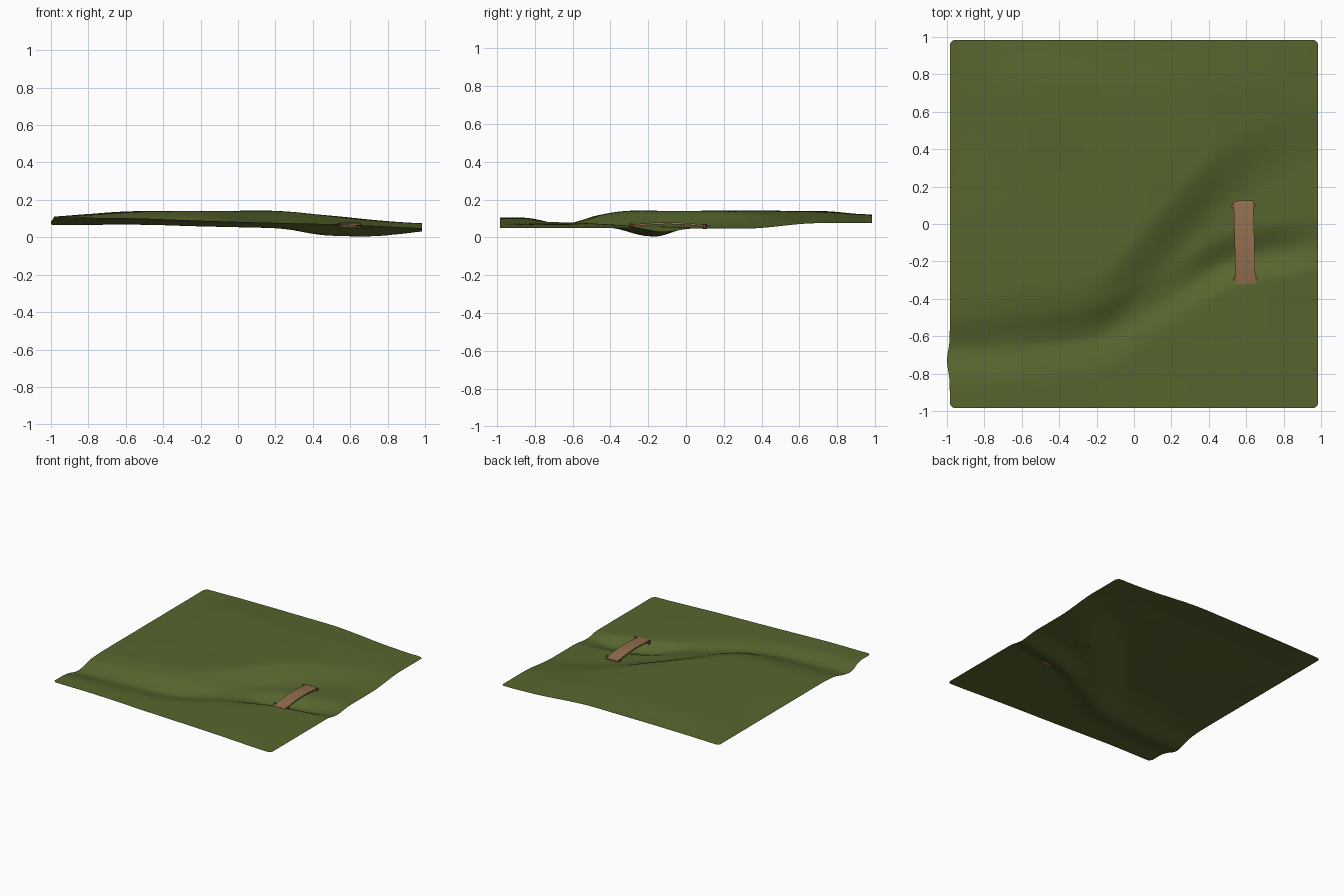
import bpy, bmesh, math
from mathutils import Vector

if "Cube" in bpy.data.objects:
    bpy.data.objects.remove(bpy.data.objects["Cube"])


def material(name, rgb):
    m = bpy.data.materials.new(name)
    m.diffuse_color = (*rgb, 1)
    m.use_nodes = True
    m.node_tree.nodes["Principled BSDF"].inputs["Base Color"].default_value = m.diffuse_color
    return m


GRASS = material("grass green", (0.095, 0.132, 0.027))
WOOD = material("plank brown", (0.29, 0.16, 0.075))
POST = material("post dark brown", (0.22, 0.10, 0.05))


def curve(points, x):
    """Smooth interpolation through a few (x, value) points."""
    if x <= points[0][0]:
        return points[0][1]
    for (a, u), (b, v) in zip(points, points[1:]):
        if x <= b:
            return u + (v - u) * (x - a) / (b - a)
    return points[-1][1]


def soft(points, x, r=0.1):
    return sum(curve(points, x + r * k) for k in (-1, -.5, 0, .5, 1)) / 5


def step(a, b, t):
    t = min(1, max(0, (t - a) / (b - a)))
    return t * t * (3 - 2 * t)


# Landscape guides along x: stream bed, hill edge and ground levels
STREAM = [(-1, -.66), (-.5, -.63), (-.15, -.58), (.2, -.37), (.5, -.2), (.7, -.16), (1, -.12)]
EDGE = [(-1, -.56), (-.2, -.5), (0, -.27), (.2, -.05), (.5, .26), (1, .5)]
BED = [(-1, .066), (-.5, .067), (0, .053), (.25, .048), (.45, .012), (.7, .003), (.85, .012), (1, .035)]
SOUTH = [(-1, .106), (-.6, .1), (0, .084), (.5, .068), (1, .048)]
HILL = [(-1, .108), (-.6, .137), (.2, .141), (.5, .115), (.75, .088), (1, .073)]
SHELF = [(-1, .09), (-.2, .085), (.2, .065), (.5, .055), (1, .046)]


def height(x, y):
    s, e = soft(STREAM, x), soft(EDGE, x)
    bed = soft(BED, x, .06)
    if y < s:
        bank = soft(SOUTH, x)
        low = min(bank, .066 + .012 * max(0, -x))
        z = bed + (low - bed) * step(0, .14, s - y)
        z += (bank - low) * step(.02, .22, s - y)
    else:
        z = bed + (soft(SHELF, x) - bed) * step(0, .17, y - s)
        z += (soft(HILL, x) - soft(SHELF, x)) * step(-.17, .22, y - e)
    z -= .018 * step(.7, 1.0, y) * step(1, .5, abs(x)) if x < .9 else 0
    return z + .003 * math.sin(5 * x + 2 * y) * math.sin(6 * y - x) * (1 - step(.8, 1, abs(x)))


# Grass sheet
N = 90
bm = bmesh.new()
bmesh.ops.create_grid(bm, x_segments=N, y_segments=N, size=0.985)
for v in bm.verts:
    x, y = v.co.x, v.co.y
    z = height(x, y)
    if x < -.95:
        x -= .015 * math.exp(-((y + .73) / .07) ** 2)
    if abs(x) > .97 and abs(y) > .97:      # rounded corners
        x *= .99
        y *= .99
    v.co = (x, y, max(0, z))
me = bpy.data.meshes.new("grass_ground")
bm.to_mesh(me)
bm.free()
ground = bpy.data.objects.new("grass_ground", me)
bpy.context.collection.objects.link(ground)
me.materials.append(GRASS)
for p in me.polygons:
    p.use_smooth = True

# Bridge deck: a gently arched plank across the stream
A, B = Vector((.585, .125, 0)), Vector((.597, -.32, 0))
along = (B - A).normalized()
side = Vector((-along.y, along.x, 0))


def deck_z(t):
    return .064 + .016 * math.sin(math.pi * t)


bm = bmesh.new()
prev = None
SEG = 12
for i in range(SEG + 1):
    t = i / SEG
    c = A.lerp(B, t)
    ring = [bm.verts.new(c + side * w + Vector((0, 0, deck_z(t) + h)))
            for w, h in ((-.053, 0), (.053, 0), (.053, -.01), (-.053, -.01))]
    if prev:
        for k in range(4):
            bm.faces.new((prev[k], prev[(k + 1) % 4], ring[(k + 1) % 4], ring[k]))
    else:
        bm.faces.new(ring)
    prev = ring
bm.faces.new(prev)
bmesh.ops.recalc_face_normals(bm, faces=bm.faces)
me = bpy.data.meshes.new("bridge_deck")
bm.to_mesh(me)
bm.free()
me.materials.append(WOOD)
bpy.context.collection.objects.link(bpy.data.objects.new("bridge_deck", me))

# Short posts at the four bridge corners
for t in (.06, .93):
    for w in (-.058, .058):
        p = A.lerp(B, t) + side * w
        bpy.ops.mesh.primitive_cylinder_add(vertices=8, radius=.01, depth=.028,
                                            location=(p.x, p.y, deck_z(t) - .009))
        o = bpy.context.object
        o.name = "bridge_post"
        o.data.materials.append(POST)
